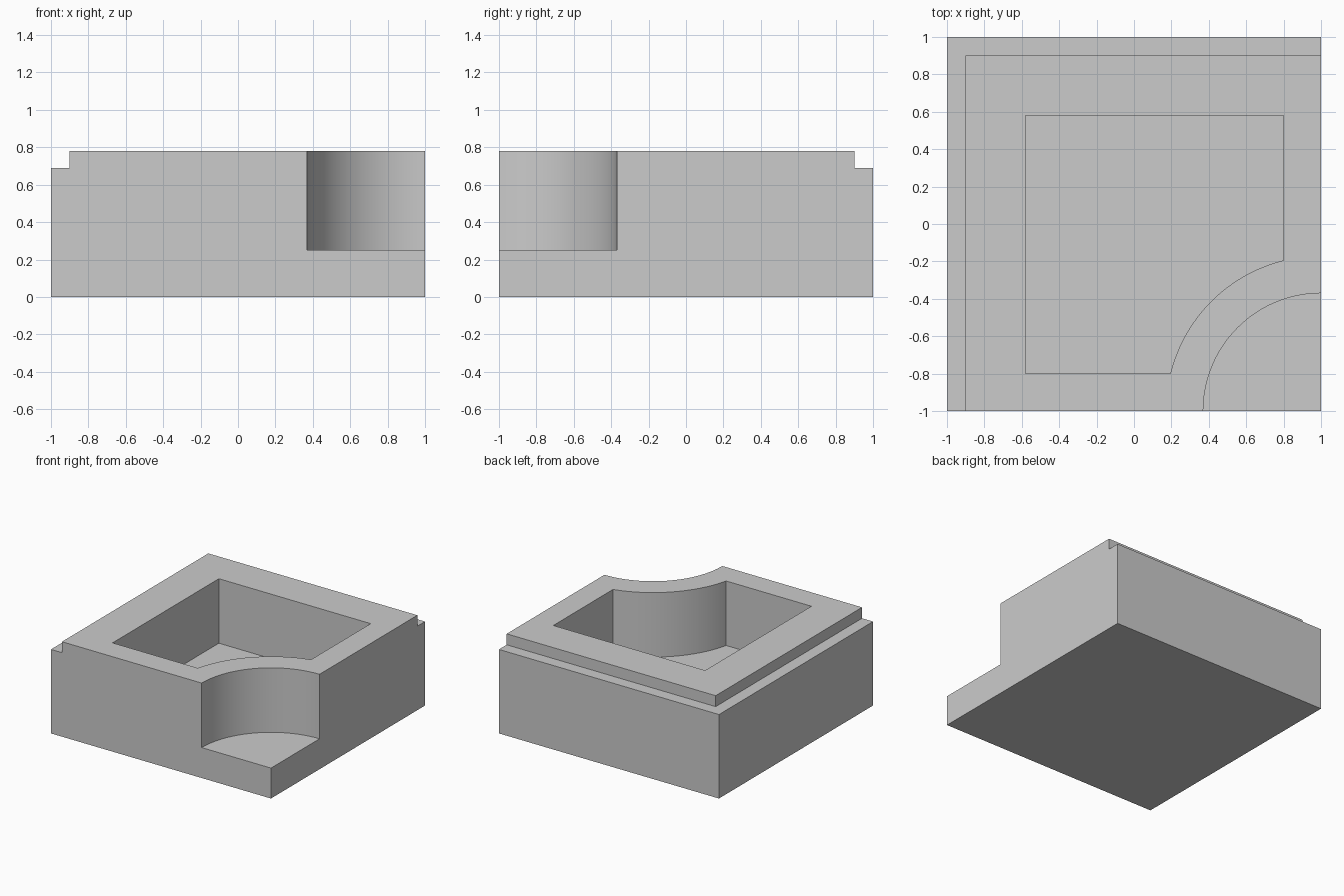
import bpy
import bmesh
from math import radians, sin, cos, acos, asin

if "Cube" in bpy.data.objects:
    bpy.data.objects.remove(bpy.data.objects["Cube"], do_unlink=True)

HEIGHT, FLOOR, LEDGE = 0.78, 0.25, 0.69
STEP = 0.9             # inner line of the ledge
SCOOP, WALL = 0.63, 0.2
LOW, HIGH = -0.58, 0.58
OVER = 1.2             # cutters reach past the block

grey = bpy.data.materials.new("grey")
grey.use_nodes = True
colour = (0.6, 0.6, 0.6, 1)
grey.diffuse_color = colour
grey.node_tree.nodes["Principled BSDF"].inputs["Base Color"].default_value = colour


def prism(name, outline, z0, z1):
    """Upright solid from a counter-clockwise outline."""
    bm = bmesh.new()
    base = bm.faces.new([bm.verts.new((x, y, z0)) for x, y in outline])
    top = bmesh.ops.extrude_face_region(bm, geom=[base])["geom"]
    verts = [v for v in top if isinstance(v, bmesh.types.BMVert)]
    bmesh.ops.translate(bm, verts=verts, vec=(0, 0, z1 - z0))
    bmesh.ops.recalc_face_normals(bm, faces=bm.faces)
    mesh = bpy.data.meshes.new(name)
    bm.to_mesh(mesh)
    bm.free()
    mesh.materials.append(grey)
    obj = bpy.data.objects.new(name, mesh)
    bpy.context.collection.objects.link(obj)
    return obj


def corner_arc(radius, start, end, steps):
    """Points on a circle about the front left corner of the block."""
    angles = [start + (end - start) * i / steps for i in range(steps + 1)]
    return [(1 + radius * cos(a), -1 + radius * sin(a)) for a in angles]


# Solid block
block = prism("block", [(-1, -1), (1, -1), (1, 1), (-1, 1)], 0, HEIGHT)

# Ledge along the right and back edges
ledge = prism("ledge_cutter", [(-OVER, -OVER), (-STEP, -OVER), (-STEP, STEP),
                               (OVER, STEP), (OVER, OVER), (-OVER, OVER)], LEDGE, 1)

# Round scoop out of the front left corner
scoop = prism("scoop_cutter", corner_arc(SCOOP, 0, radians(360), 128)[:-1], FLOOR, 1)

# Square pocket whose corner follows the scoop at an even wall thickness
radius = SCOOP + WALL
near = 1 - WALL
arc = corner_arc(radius, radians(180) - asin(WALL / radius), acos(-WALL / radius), 48)
pocket = prism("pocket_cutter", [(LOW, -near)] + arc + [(near, HIGH), (LOW, HIGH)], FLOOR, 1)

for cutter in (ledge, scoop, pocket):
    cutter.hide_render = True
    cut = block.modifiers.new(cutter.name, "BOOLEAN")
    cut.operation = "DIFFERENCE"
    cut.solver = "EXACT"
    cut.object = cutter

# Apply the cuts and clear the cutters away
bpy.context.view_layer.update()
result = bpy.data.meshes.new_from_object(block.evaluated_get(bpy.context.evaluated_depsgraph_get()))
block.modifiers.clear()
block.data = result
for cutter in (ledge, scoop, pocket):
    bpy.data.objects.remove(cutter, do_unlink=True)

# Smooth curved walls, crisp edges
bpy.ops.object.select_all(action="DESELECT")
block.select_set(True)
bpy.context.view_layer.objects.active = block
bpy.ops.object.shade_smooth_by_angle(angle=radians(30))
